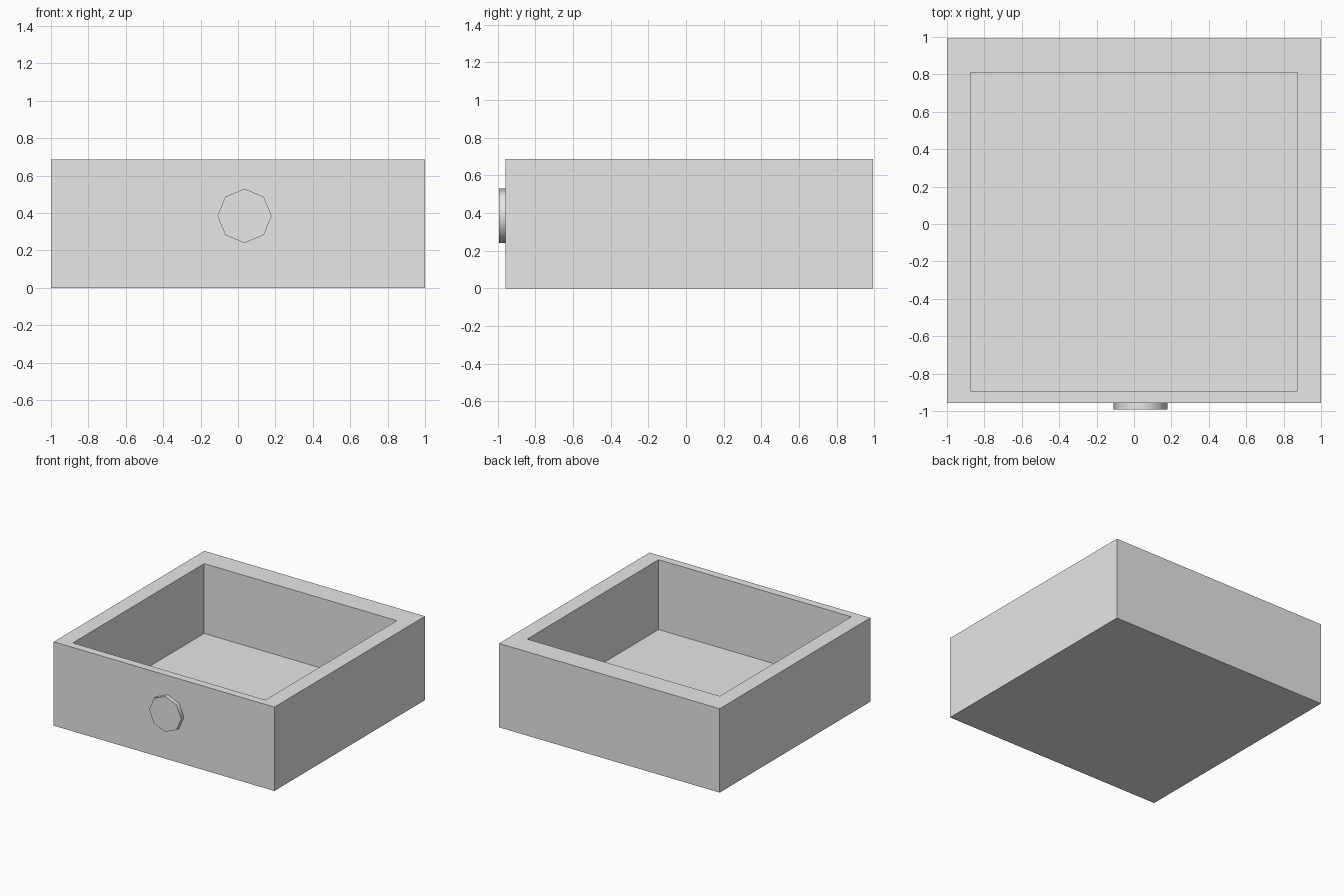
import bpy
import bmesh
import math
from mathutils import Matrix, Vector

cube = bpy.data.objects.get("Cube")
if cube:
    bpy.data.objects.remove(cube, do_unlink=True)

grey = bpy.data.materials.new("plain grey")
grey.use_nodes = True
grey.diffuse_color = (0.8, 0.8, 0.8, 1)
grey.node_tree.nodes["Principled BSDF"].inputs["Base Color"].default_value = (0.8, 0.8, 0.8, 1)

HEIGHT, FLOOR = 0.687, 0.115
FRONT, BACK = -0.957, 0.992


def add_object(name, bm):
    mesh = bpy.data.meshes.new(name)
    bm.to_mesh(mesh)
    bm.free()
    mesh.materials.append(grey)
    obj = bpy.data.objects.new(name, mesh)
    bpy.context.collection.objects.link(obj)
    return obj


# Drawer box: a block whose top is inset to a rim, then sunk to the floor
bm = bmesh.new()
size = Matrix.Diagonal((2, BACK - FRONT, HEIGHT, 1))
centre = Matrix.Translation((0, (FRONT + BACK) / 2, HEIGHT / 2))
bmesh.ops.create_cube(bm, size=1, matrix=centre @ size)
top = max(bm.faces, key=lambda f: f.calc_center_median().z)
bmesh.ops.inset_individual(bm, faces=[top], thickness=0.05)
for v in top.verts:
    v.co.x = math.copysign(0.873, v.co.x)
    v.co.y = 0.809 if v.co.y > 0 else -0.892
sunk = bmesh.ops.extrude_face_region(bm, geom=[top])["geom"]
bmesh.ops.translate(bm, vec=Vector((0, 0, FLOOR - HEIGHT)),
                    verts=[g for g in sunk if isinstance(g, bmesh.types.BMVert)])
if top.is_valid:
    bmesh.ops.delete(bm, geom=[top], context="FACES_ONLY")
bmesh.ops.recalc_face_normals(bm, faces=bm.faces)
add_object("drawer_box", bm)

# Knob: a short eight-sided disc with a softly shaded rim
bm = bmesh.new()
bmesh.ops.create_cone(bm, cap_ends=True, segments=8, radius1=0.145, radius2=0.145, depth=0.035,
                      matrix=Matrix.Translation((0.035, FRONT - 0.0175, 0.385))
                      @ Matrix.Rotation(math.pi / 2, 4, "X"))
knob = add_object("knob", bm)
bpy.ops.object.select_all(action="DESELECT")
knob.select_set(True)
bpy.context.view_layer.objects.active = knob
bpy.ops.object.shade_smooth_by_angle(angle=math.radians(60))
